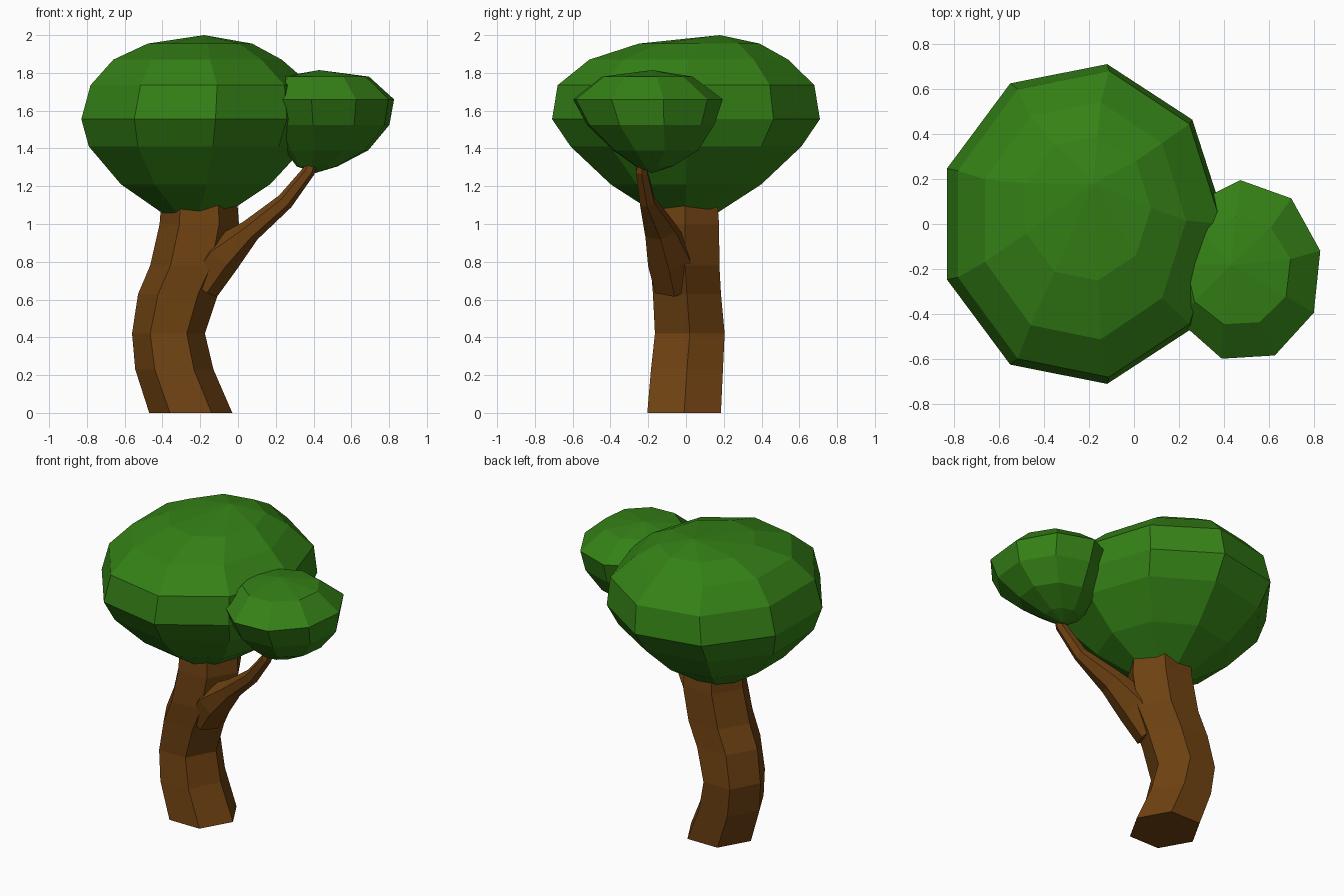
import bpy, math
from mathutils import Vector

if "Cube" in bpy.data.objects:
    bpy.data.objects.remove(bpy.data.objects["Cube"])


def material(name, color):
    m = bpy.data.materials.new(name)
    m.diffuse_color = (*color, 1)
    m.use_nodes = True
    m.node_tree.nodes["Principled BSDF"].inputs["Base Color"].default_value = m.diffuse_color
    return m


def skin(name, rings, mat, bottom=None, top=None):
    """Skin a stack of equal point rings; close ends with a pole or a flat cap."""
    n = len(rings[0])
    verts = [p for ring in rings for p in ring]
    faces = [(r * n + i, r * n + (i + 1) % n, (r + 1) * n + (i + 1) % n, (r + 1) * n + i)
             for r in range(len(rings) - 1) for i in range(n)]
    last = (len(rings) - 1) * n
    if bottom:
        verts.append(bottom)
        faces += [((i + 1) % n, i, len(verts) - 1) for i in range(n)]
    else:
        faces.append(tuple(reversed(range(n))))
    if top:
        verts.append(top)
        faces += [(last + i, last + (i + 1) % n, len(verts) - 1) for i in range(n)]
    else:
        faces.append(tuple(range(last, last + n)))
    mesh = bpy.data.meshes.new(name)
    mesh.from_pydata(verts, [], faces)
    mesh.materials.append(mat)
    obj = bpy.data.objects.new(name, mesh)
    bpy.context.collection.objects.link(obj)
    return obj


def level_ring(cx, cy, z, rx, ry, sides, phase=0):
    angles = [math.radians(phase) + math.tau * i / sides for i in range(sides)]
    return [(cx + rx * math.cos(a), cy + ry * math.sin(a), z) for a in angles]


def tube_rings(path, sides):
    """Rings square to a path of (x, y, z, radius, sideways radius)."""
    pts = [Vector(p[:3]) for p in path]
    rings = []
    for i, p in enumerate(path):
        t = (pts[min(i + 1, len(pts) - 1)] - pts[max(i - 1, 0)]).normalized()
        side = Vector((0, 1, 0)).cross(t).normalized()
        up = t.cross(side)
        rings.append([pts[i] + side * p[3] * math.cos(a) + up * p[4] * math.sin(a)
                      for a in (math.tau * k / sides for k in range(sides))])
    return rings


leaf = material("leaf_green", (0.035, 0.22, 0.008))
bark = material("bark_brown", (0.16, 0.055, 0.006))

# Six-sided bent trunk: cx, cy, z, rx, ry
trunk = [(-.25, -.01, 0, .22, .225), (-.337, .005, .23, .207, .22),
         (-.368, .02, .42, .193, .213), (-.317, .005, .63, .212, .208),
         (-.25, -.005, .78, .215, .21), (-.205, -.005, 1.0, .21, .208),
         (-.205, -.005, 1.2, .195, .19)]
skin("trunk", [level_ring(*r, 6) for r in trunk], bark)

# Side branch reaching into the small crown
branch = [(-.2, -.06, .68, .11, .12), (-.09, -.09, .83, .11, .13),
          (.065, -.135, .965, .06, .095), (.25, -.205, 1.12, .045, .045),
          (.375, -.235, 1.28, .034, .035), (.42, -.22, 1.4, .03, .03)]
skin("branch", tube_rings(branch, 6), bark)

# Large crown, nine sides
large = [(-.235, 0, 1.06, .18, .17), (-.237, 0, 1.21, .407, .405),
         (-.235, 0, 1.41, .59, .62), (-.23, 0, 1.555, .638, .72),
         (-.215, 0, 1.735, .602, .69), (-.228, .015, 1.87, .46, .535),
         (-.21, .07, 1.955, .285, .325)]
skin("large_crown", [level_ring(*r, 9) for r in large], leaf,
     (-.22, 0, 1.045), (-.18, .18, 2.0))

# Small crown, nine sides
small = [(.42, -.17, 1.305, .11, .1), (.47, -.165, 1.39, .225, .23),
         (.49, -.195, 1.525, .32, .345), (.49, -.21, 1.66, .345, .405),
         (.465, -.21, 1.78, .235, .245)]
skin("small_crown", [level_ring(*r, 9, 13) for r in small], leaf,
     (.41, -.18, 1.27), (.43, -.18, 1.815))
